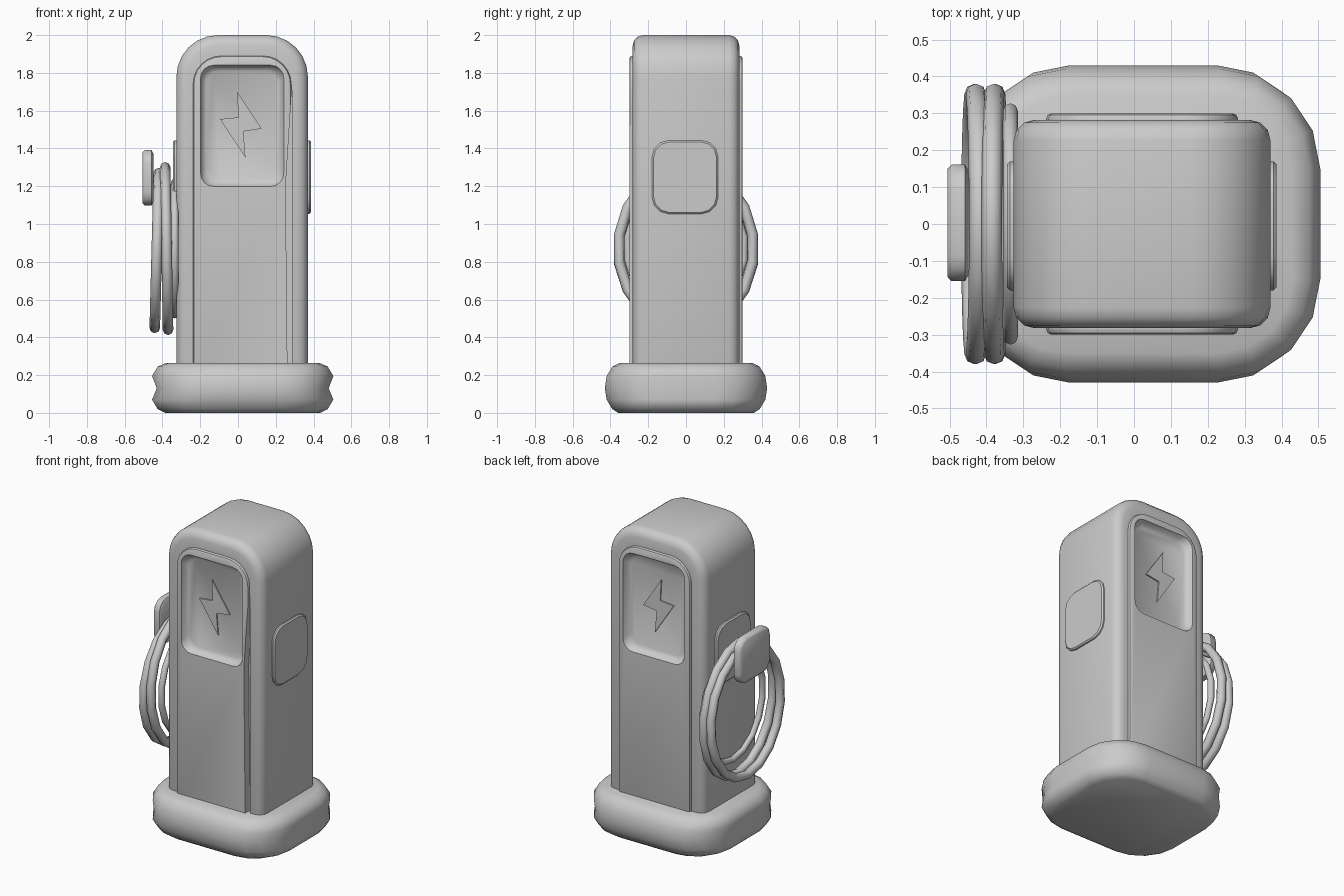
import bpy, bmesh
from math import radians, cos, sin, pi
from mathutils import Vector

if "Cube" in bpy.data.objects:
    bpy.data.objects.remove(bpy.data.objects["Cube"])

grey = bpy.data.materials.new("plain grey")
grey.use_nodes = True
GREY = (0.6, 0.6, 0.6, 1)
grey.diffuse_color = GREY
grey.node_tree.nodes["Principled BSDF"].inputs["Base Color"].default_value = GREY

CX = 0.022  # centre line of the cabinet


def rounded(hu, hv, r, n=4, cu=0.0, cv=0.0):
    """Outline of a rounded rectangle."""
    pts = []
    for k, (su, sv) in enumerate([(1, 1), (-1, 1), (-1, -1), (1, -1)]):
        for i in range(n + 1):
            a = (k + i / n) * pi / 2
            pts.append((cu + su * (hu - r) + r * cos(a), cv + sv * (hv - r) + r * sin(a)))
    return pts


def arch(hu, bottom, top, r, n=6):
    """Outline of an upright slab with rounded top corners."""
    pts = [(CX - hu, bottom), (CX + hu, bottom)]
    for k, s in enumerate((1, -1)):
        for i in range(n + 1):
            a = (k + i / n) * pi / 2
            pts.append((CX + s * (hu - r) + r * cos(a), top - r + r * sin(a)))
    return pts


def along_y(u, v, d):
    return Vector((u, d, v))


def along_x(u, v, d):
    return Vector((d, u, v))


def along_z(u, v, d):
    return Vector((u, v, d))


def loft(name, rings, place):
    """Closed solid through (outline, depth) rings."""
    bm = bmesh.new()
    loops = [[bm.verts.new(place(u, v, d)) for u, v in o] for o, d in rings]
    for a, b in zip(loops, loops[1:]):
        for i in range(len(a)):
            j = (i + 1) % len(a)
            bm.faces.new((a[i], a[j], b[j], b[i]))
    bm.faces.new(loops[0])
    bm.faces.new(loops[-1])
    bmesh.ops.recalc_face_normals(bm, faces=bm.faces)
    mesh = bpy.data.meshes.new(name)
    bm.to_mesh(mesh)
    bm.free()
    mesh.materials.append(grey)
    ob = bpy.data.objects.new(name, mesh)
    bpy.context.collection.objects.link(ob)
    return ob


def bevel(ob, width, segments):
    m = ob.modifiers.new("bevel", "BEVEL")
    m.width, m.segments = width, segments
    m.limit_method, m.angle_limit = "ANGLE", radians(50)


def boolean(ob, other, operation):
    m = ob.modifiers.new(operation.lower(), "BOOLEAN")
    m.object, m.operation, m.solver = other, operation, "EXACT"


def smooth(ob, angle=40):
    bpy.ops.object.select_all(action="DESELECT")
    ob.select_set(True)
    bpy.context.view_layer.objects.active = ob
    bpy.ops.object.shade_smooth_by_angle(angle=radians(angle))


# Cushion-like base, pinched at mid height on its short sides
rings = []
for z, dx, dy in [(0, .07, .07), (.02, .03, .04), (.07, 0, .01), (.13, .025, 0),
                  (.195, 0, .01), (.245, .03, .04), (.265, .075, .08)]:
    rings.append((rounded(.48 - dx, .43 - dy, .28 - max(dx, dy), 4, .025), z))
smooth(loft("base", rings, along_z), 60)

# Cabinet with a raised panel on front and back
cabinet = loft("cabinet", [(arch(.348, .15, 2, .22), -.282), (arch(.348, .15, 2, .22), .282)], along_y)
bevel(cabinet, .055, 3)
panel = loft("panel", [(arch(.26, .17, 1.89, .15), -.3), (arch(.26, .17, 1.89, .15), .3)], along_y)
bevel(panel, .015, 2)
boolean(cabinet, panel, "UNION")
helpers = [panel]

# Sloped screen recesses and the narrow tapering gap beside the front panel
for side in (-1, 1):
    steps = [(.19, .255), (.21, .27), (.228, .32)]
    helpers.append(loft("screen_cutter", [
        (rounded(h, h + .1, .07, 4, CX, 1.52), side * d) for h, d in steps], along_y))
gap = [(.285, .2), (.285, 1.72), (.252, 1.2), (.262, .2)]
helpers.append(loft("gap_cutter", [(gap, -.35), (gap, -.25)], along_y))
for cutter in helpers[1:]:
    boolean(cabinet, cutter, "DIFFERENCE")

# Bake the cabinet and drop its helpers
graph = bpy.context.evaluated_depsgraph_get()
baked = bpy.data.meshes.new_from_object(cabinet.evaluated_get(graph))
cabinet.modifiers.clear()
cabinet.data = baked
for ob in helpers:
    bpy.data.objects.remove(ob)
smooth(cabinet)

# Lightning bolt plates on both screens
bolt = [(-.005, 1.70), (.125, 1.505), (.028, 1.49), (.04, 1.35), (-.095, 1.555), (.002, 1.565)]
emblem = loft("screen_bolts", [(bolt, -.254), (bolt, -.263)], along_y)
m = emblem.modifiers.new("mirror", "MIRROR")
m.use_axis = (False, True, False)

# Shallow side plates
for name, inner, outer in [("left_plate", .36, .386), ("right_plate", -.31, -.344)]:
    edge = outer - (.008 if outer > 0 else -.008)
    smooth(loft(name, [(rounded(.175, .195, .09, 3, -.005, 1.248), inner),
                       (rounded(.175, .195, .09, 3, -.005, 1.248), edge),
                       (rounded(.167, .187, .085, 3, -.005, 1.248), outer)], along_x))

# Plug block hanging on the coil
smooth(loft("plug", [(rounded(h, h - .012, .07, 3, .003, 1.245), x) for h, x in
                     [(.14, -.448), (.158, -.458), (.158, -.495), (.146, -.506)]], along_x), 60)

# Coiled cable: three oval loops, the last one lying against the cabinet
for i, (x, z, ry, rz, tube, tilt) in enumerate([
        (-.43, .86, .358, .41, .028, 1.5),
        (-.378, .87, .358, .43, .028, -1),
        (-.335, .87, .312, .35, .02, 0)]):
    bpy.ops.mesh.primitive_torus_add(major_segments=18, minor_segments=8,
                                     major_radius=1, minor_radius=tube)
    loop = bpy.context.object
    loop.name = "cable_loop_%d" % (i + 1)
    for v in loop.data.vertices:
        # squash the loop's path to an oval while keeping the cable round
        p = v.co.copy()
        flat = Vector((p.x, p.y, 0))
        out = flat.normalized()
        off = flat.length - 1
        v.co = Vector((out.x * (rz + off), out.y * (ry + off), p.z))
    loop.location = (x, 0, z)
    loop.rotation_euler = (0, radians(90 + tilt), 0)
    loop.data.materials.append(grey)
    smooth(loop, 60)
